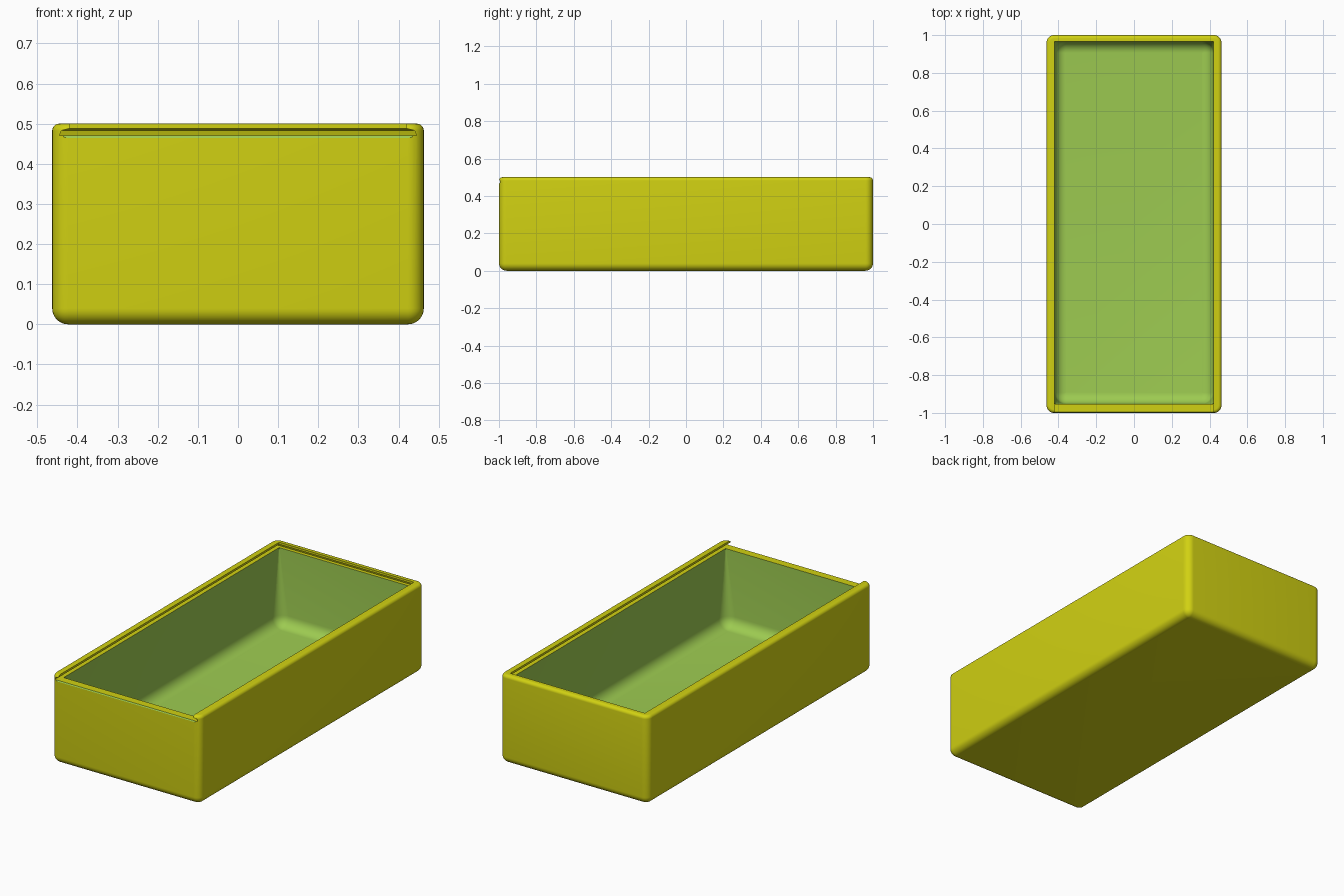
import bpy, bmesh
from math import sin, cos, pi

if "Cube" in bpy.data.objects:
    bpy.data.objects.remove(bpy.data.objects["Cube"])


def material(name, rgb):
    m = bpy.data.materials.new(name)
    m.use_nodes = True
    m.diffuse_color = (*rgb, 1)
    m.node_tree.nodes["Principled BSDF"].inputs["Base Color"].default_value = (*rgb, 1)
    return m


MATERIALS = [material("olive yellow", (0.64, 0.64, 0.006)),
             material("leaf green", (0.337, 0.597, 0.082))]
YELLOW, GREEN = 0, 1
STEPS = 8


def ring(half_width, front, back, z, r=0.0):
    """Rectangle in plan with optional rounded corners."""
    corners = ((1, 1), (-1, 1), (-1, -1), (1, -1))
    pts = []
    for i, (sx, sy) in enumerate(corners):
        cx = sx * (half_width - r)
        cy = back - r if sy > 0 else front + r
        for k in range(STEPS + 1 if r else 1):
            a = (i + k / STEPS) * pi / 2
            pts.append((cx + r * cos(a), cy + r * sin(a), z))
    return pts


def loft(name, rings, mat):
    """Closed solid through a stack of matching rings, bottom to top."""
    bm = bmesh.new()
    loops = [[bm.verts.new(p) for p in r] for r in rings]
    n = len(loops[0])
    for low, high in zip(loops, loops[1:]):
        for i in range(n):
            j = (i + 1) % n
            bm.faces.new((low[i], low[j], high[j], high[i]))
    bm.faces.new(loops[0][::-1])
    bm.faces.new(loops[-1])
    for f in bm.faces:
        f.material_index = mat
    bmesh.ops.recalc_face_normals(bm, faces=bm.faces)
    mesh = bpy.data.meshes.new(name)
    bm.to_mesh(mesh)
    bm.free()
    for m in MATERIALS:
        mesh.materials.append(m)
    obj = bpy.data.objects.new(name, mesh)
    bpy.context.collection.objects.link(obj)
    return obj


def fillet(half_width, front, back, z, r):
    """Rings of a rounded bottom edge whose plan corners share its radius."""
    out = []
    for k in range(STEPS + 1):
        a = k / STEPS * pi / 2
        d = r * (1 - sin(a))
        out.append(ring(half_width - d, front + d, back - d,
                        z + r * (1 - cos(a)), max(r - d, 0.001)))
    return out


# Outer body: rounded base and uprights, softer top rim
W, L, H, R, TOP = 0.463, 1.0, 0.5, 0.04, 0.018
rings = fillet(W, -L, L, 0, R)
for k in range(STEPS + 1):
    a = k / STEPS * pi / 2
    d = TOP * (1 - cos(a))
    rings.append(ring(W - d, d - L, L - d, H - TOP + TOP * sin(a), R - d))
box = loft("box_body", rings, YELLOW)

# Cavity: rounded floor, corners sharpening towards the rim
cavity = loft("cavity_cutter",
              fillet(0.42, -0.952, 0.966, 0.04, 0.06)
              + [ring(0.42, -0.952, 0.966, 0.478, 0.002)], GREEN)

# Sliding lid channel: undercut on both sides and the back, open at the front
channel = loft("lid_channel_cutter",
               [ring(0.445, -1.1, 0.986, 0.47),
                ring(0.44, -1.1, 0.982, 0.483),
                ring(0.42, -1.1, 0.966, 0.488),
                ring(0.42, -1.1, 0.966, 0.55)], YELLOW)

# Thin chamfer along the front lip
chamfer = loft("front_chamfer_cutter",
               [ring(0.435, -1.1, -1.001, 0.463),
                ring(0.435, -1.1, -0.993, 0.475)], GREEN)

bpy.context.view_layer.objects.active = box
box.select_set(True)
for cutter in (cavity, channel, chamfer):
    cutter.hide_render = True
    mod = box.modifiers.new("cut", "BOOLEAN")
    mod.operation = "DIFFERENCE"
    mod.solver = "EXACT"
    mod.object = cutter
    bpy.ops.object.modifier_apply(modifier=mod.name)
    bpy.data.objects.remove(cutter)

bpy.ops.object.shade_smooth_by_angle(angle=pi / 6)
